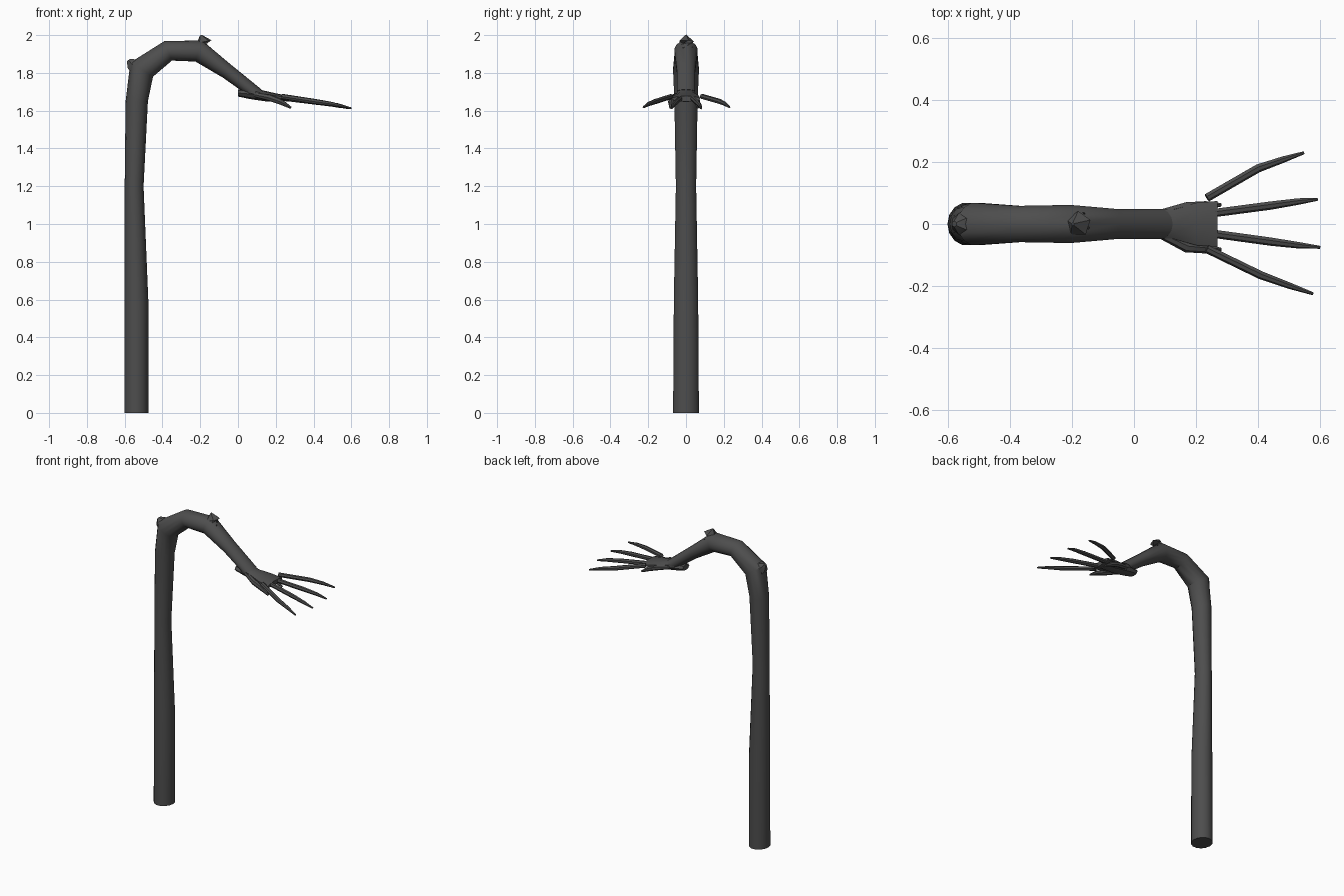
import bpy, bmesh, math
from mathutils import Vector

if "Cube" in bpy.data.objects:
    bpy.data.objects.remove(bpy.data.objects["Cube"])

bark = bpy.data.materials.new("dark grey")
bark.diffuse_color = (0.075, 0.075, 0.075, 1)
bark.use_nodes = True
bark.node_tree.nodes["Principled BSDF"].inputs["Base Color"].default_value = bark.diffuse_color


def loft(name, rings, sides):
    """Skin rings given as (centre, half axis 1, half axis 2), with closed ends."""
    bm = bmesh.new()
    loops = []
    for c, u, v in rings:
        loops.append([bm.verts.new(c + u * math.cos(a) + v * math.sin(a))
                      for a in (2 * math.pi * i / sides for i in range(sides))])
    for a, b in zip(loops, loops[1:]):
        for i in range(sides):
            j = (i + 1) % sides
            bm.faces.new((a[i], a[j], b[j], b[i]))
    bm.faces.new(loops[0][::-1])
    bm.faces.new(loops[-1])
    bmesh.ops.recalc_face_normals(bm, faces=bm.faces)
    mesh = bpy.data.meshes.new(name)
    bm.to_mesh(mesh)
    bm.free()
    mesh.materials.append(bark)
    ob = bpy.data.objects.new(name, mesh)
    bpy.context.collection.objects.link(ob)
    bpy.ops.object.select_all(action='DESELECT')
    ob.select_set(True)
    bpy.context.view_layer.objects.active = ob
    bpy.ops.object.shade_smooth_by_angle(angle=math.radians(35))
    return ob


def profile_tube(name, sections, sides=14):
    """Tube from side profile rows: outer x, z, inner x, z, half width, y shift."""
    rings = []
    for ox, oz, ix, iz, w in sections:
        o, i = Vector((ox, 0, oz)), Vector((ix, 0, iz))
        rings.append(((o + i) / 2, (o - i) / 2, Vector((0, w, 0))))
    return loft(name, rings, sides)


def branch(name, points, radii, sides=7):
    """Tapered round tube along a few points."""
    pts = [Vector(p) for p in points]
    rings = []
    for k, (p, r) in enumerate(zip(pts, radii)):
        d = (pts[min(k + 1, len(pts) - 1)] - pts[max(k - 1, 0)]).normalized()
        u = d.cross(Vector((0, 0, 1))).normalized()
        rings.append((p, u * r, d.cross(u) * r))
    return loft(name, rings, sides)


# Trunk, elbow and drooping arm
profile_tube("trunk_and_arm", [
    (-.602, 0, -.475, 0, .07),
    (-.602, .6, -.475, .6, .066),
    (-.600, 1.2, -.500, 1.2, .055),
    (-.595, 1.65, -.477, 1.65, .063),
    (-.570, 1.855, -.450, 1.78, .07),
    (-.390, 1.968, -.350, 1.865, .06),
    (-.190, 1.972, -.225, 1.86, .063),
    (-.045, 1.850, -.080, 1.775, .05),
    (.125, 1.712, .040, 1.69, .05),
])

# Flat palm that widens toward the fingers
profile_tube("palm", [
    (.06, 1.735, .05, 1.675, .047),
    (.13, 1.708, .12, 1.660, .05),
    (.20, 1.692, .20, 1.655, .072),
    (.27, 1.678, .27, 1.648, .078),
], 10)

# Heel of the hand below the wrist
profile_tube("heel", [
    (.00, 1.712, .00, 1.675, .035),
    (.06, 1.715, .06, 1.662, .045),
    (.14, 1.700, .14, 1.650, .045),
    (.24, 1.670, .24, 1.645, .035),
], 8)

# Four long bent fingers
fingers = {
    "left_outer_finger": [(.235, .085, 1.675), (.40, .18, 1.648), (.48, .208, 1.635), (.548, .23, 1.618)],
    "left_inner_finger": [(.25, .035, 1.665), (.44, .06, 1.642), (.53, .073, 1.628), (.592, .08, 1.612)],
    "right_inner_finger": [(.25, -.03, 1.665), (.44, -.056, 1.642), (.53, -.068, 1.628), (.60, -.075, 1.612)],
    "right_outer_finger": [(.235, -.08, 1.675), (.41, -.165, 1.648), (.50, -.198, 1.635), (.578, -.225, 1.618)],
}
for name, path in fingers.items():
    branch(name, path, (.014, .014, .011, .005))

# Short spurs under the palm
for name, s, shift in (("right_spur", -1, .012), ("left_spur", 1, -.008)):
    branch(name, [(.09, s * .035, 1.685), (.17, s * (.062 + shift), 1.668),
                  (.23, s * (.068 + shift), 1.645), (.28, s * (.07 + shift), 1.615)],
           (.014, .018, .015, .006))

# Knots on top of the arm and at the elbow
branch("arm_knot", [(-.185, 0, 1.94), (-.18, 0, 1.965), (-.197, 0, 2.0)], (.045, .042, .005), 5)
branch("elbow_knot", [(-.53, 0, 1.82), (-.565, 0, 1.85), (-.58, 0, 1.868)], (.05, .035, .01), 6)
